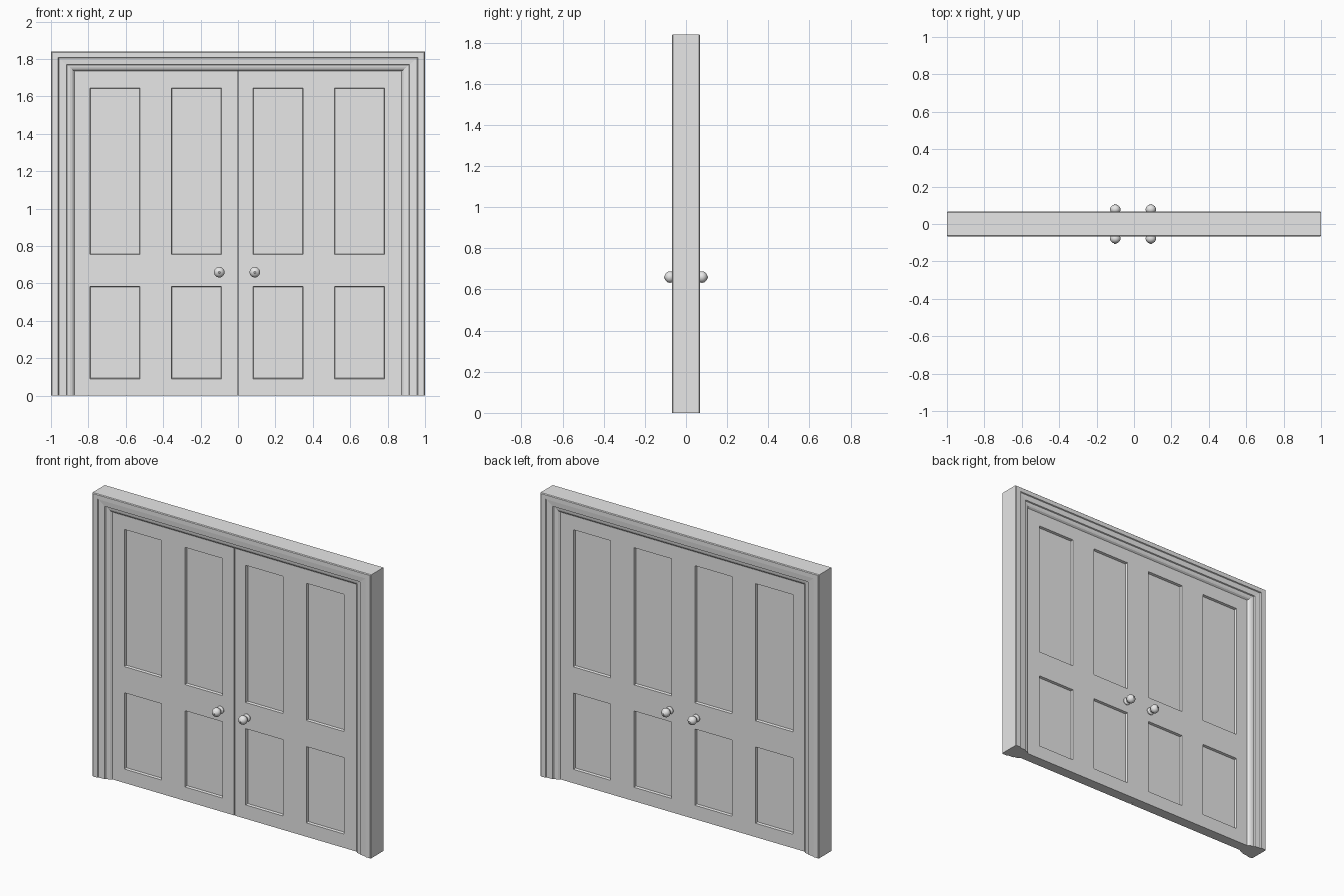
import bpy, bmesh, math
from mathutils import Matrix

if "Cube" in bpy.data.objects:
    bpy.data.objects.remove(bpy.data.objects["Cube"])

H = 1.84          # overall height
OPEN_X = 0.875    # half width of opening
OPEN_Z = 1.735    # height of opening
DOOR_Y = 0.035    # half thickness of the leaves

mat = bpy.data.materials.new("plain grey")
mat.diffuse_color = (0.8, 0.8, 0.8, 1)
mat.use_nodes = True
mat.node_tree.nodes["Principled BSDF"].inputs["Base Color"].default_value = mat.diffuse_color


def finish(name, bm, smooth=None):
    bmesh.ops.recalc_face_normals(bm, faces=bm.faces[:])
    me = bpy.data.meshes.new(name)
    bm.to_mesh(me)
    bm.free()
    me.materials.append(mat)
    ob = bpy.data.objects.new(name, me)
    bpy.context.collection.objects.link(ob)
    if smooth:
        bpy.ops.object.select_all(action='DESELECT')
        ob.select_set(True)
        bpy.context.view_layer.objects.active = ob
        bpy.ops.object.shade_smooth_by_angle(angle=math.radians(smooth))
    return ob


# Moulded frame: a stepped profile swept round three sides with mitred corners
half = [(0, .062), (.005, .067), (.038, .067), (.042, .061), (.083, .058),
        (.087, .051), (.103, .049), (.114, .045), (.125, .033)]
profile = [(w, -y) for w, y in half] + [(w, y) for w, y in reversed(half)]
bm = bmesh.new()
rings = []
for sx, top in ((-1, 0), (-1, 1), (1, 1), (1, 0)):
    rings.append([bm.verts.new((sx * (1 - w), y, (H - w * 0.84) * top))
                  for w, y in profile])
n = len(profile)
for a, b in zip(rings, rings[1:]):
    for i in range(n):
        j = (i + 1) % n
        bm.faces.new((a[i], a[j], b[j], b[i]))
bm.faces.new(rings[0])
bm.faces.new(rings[-1])
finish("door_frame", bm)


# Door leaf: panelled grid on both sides, joined round the rim
def leaf(name, xs):
    bm = bmesh.new()
    zs = [0, 0.09, 0.585, 0.755, 1.645, OPEN_Z]
    for side in (-1, 1):
        grid = [[bm.verts.new((x, side * DOOR_Y, z)) for z in zs] for x in xs]
        panels = []
        for i in range(len(xs) - 1):
            for j in range(len(zs) - 1):
                q = [grid[i][j], grid[i + 1][j], grid[i + 1][j + 1], grid[i][j + 1]]
                f = bm.faces.new(q if side < 0 else q[::-1])
                if i % 2 and j % 2:
                    panels.append(f)
        bm.normal_update()
        bmesh.ops.inset_individual(bm, faces=panels, thickness=0.005, depth=-0.016)
    rim = [e for e in bm.edges if e.is_boundary]
    bmesh.ops.bridge_loops(bm, edges=rim)
    finish(name, bm)


GAP = 0.003
leaf("left_door", [-OPEN_X, -0.792, -0.524, -0.356, -0.088, -GAP])
leaf("right_door", [GAP, 0.080, 0.348, 0.516, 0.784, OPEN_X])

# Meeting strip, flush at the back so the joint is a groove at the front only
bm = bmesh.new()
bmesh.ops.create_cube(bm, size=1, matrix=Matrix.Translation((0, 0.0125, OPEN_Z / 2))
                      @ Matrix.Diagonal((2 * GAP, 0.045, OPEN_Z, 1)))
finish("meeting_strip", bm)

# Knobs: lathed rose, neck, ball and small tip
knob = [(0, .034), (.024, .034), (.024, .039), (.019, .044), (.011, .047), (.011, .055)]
knob += [(.028 * math.cos(math.radians(a)), .078 + .026 * math.sin(math.radians(a)))
         for a in range(-60, 80, 15)]
knob += [(.005, .107), (0, .108)]
SEG = 24
for x, door in ((-0.1, "left"), (0.09, "right")):
    for side, face in ((-1, "front"), (1, "back")):
        bm = bmesh.new()
        vs = [bm.verts.new((x + r, side * y, 0.66)) for r, y in knob]
        es = [bm.edges.new(p) for p in zip(vs, vs[1:])]
        bmesh.ops.spin(bm, geom=vs + es, cent=(x, 0, 0.66), axis=(0, 1, 0),
                       angle=2 * math.pi, steps=SEG)
        bmesh.ops.remove_doubles(bm, verts=bm.verts[:], dist=1e-5)
        finish(f"{door}_{face}_knob", bm, 40)
